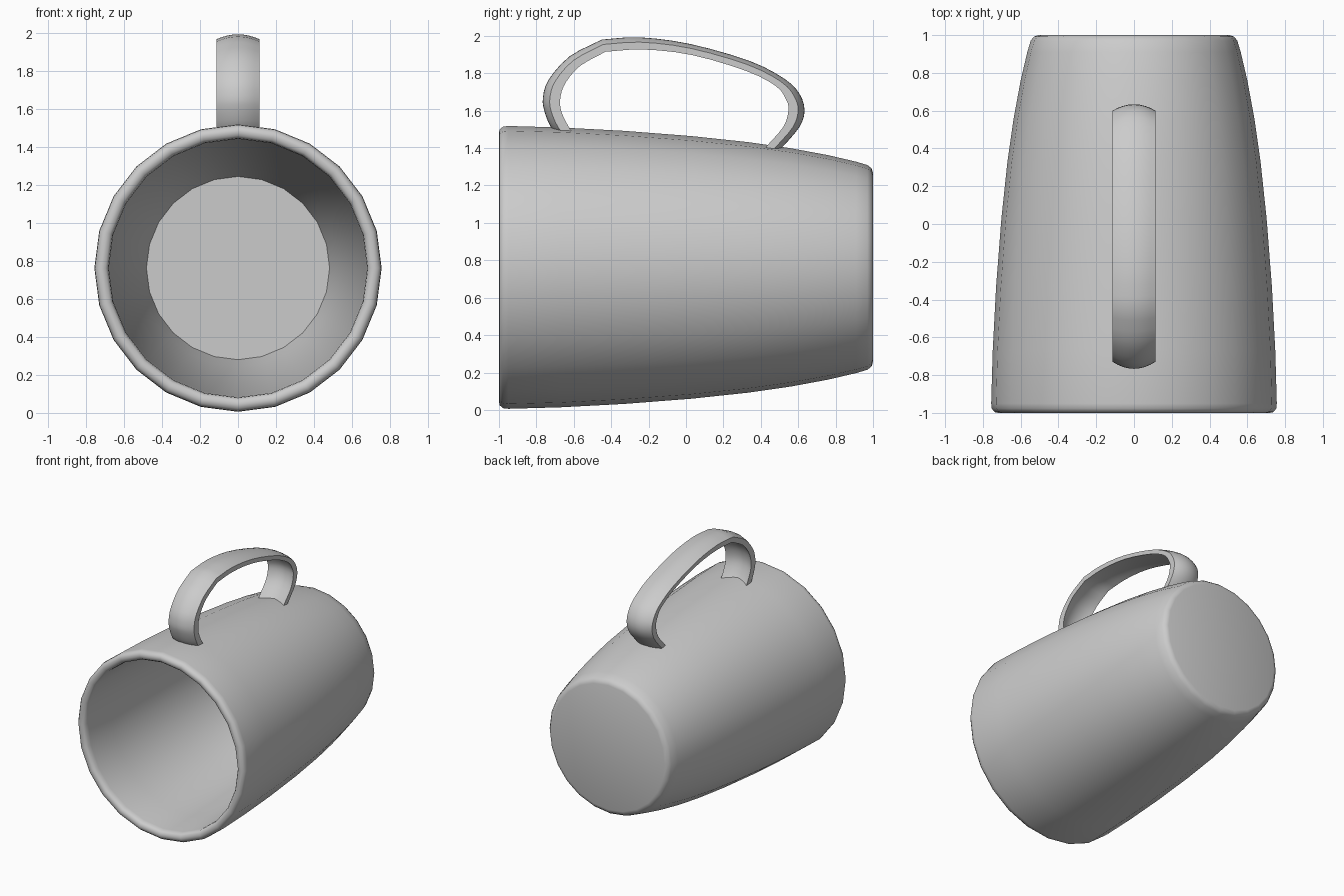
import bpy, bmesh, math
from mathutils import Vector

if "Cube" in bpy.data.objects:
    bpy.data.objects.remove(bpy.data.objects["Cube"])

CZ = 0.762  # height of the mug axis
SIDES = 24


def finish(name, bm, angle):
    bmesh.ops.recalc_face_normals(bm, faces=bm.faces)
    mesh = bpy.data.meshes.new(name)
    bm.to_mesh(mesh)
    bm.free()
    ob = bpy.data.objects.new(name, mesh)
    bpy.context.collection.objects.link(ob)
    bpy.ops.object.select_all(action='DESELECT')
    ob.select_set(True)
    bpy.context.view_layer.objects.active = ob
    bpy.ops.object.shade_smooth_by_angle(angle=math.radians(angle))
    return ob


def skin(bm, rings):
    # quads between successive closed rings, caps on both ends
    for a, b in zip(rings, rings[1:]):
        n = len(a)
        for i in range(n):
            j = (i + 1) % n
            bm.faces.new((a[i], a[j], b[j], b[i]))
    bm.faces.new(rings[0])
    bm.faces.new(rings[-1])


# Mug body: (radius, y) from outer base, along the wall, over the lip, to inner floor
profile = [(0.505, 1.0), (0.53, 0.992), (0.547, 0.97), (0.565, 0.91),
           (0.60, 0.76), (0.637, 0.56), (0.67, 0.33), (0.702, 0.03),
           (0.73, -0.33), (0.748, -0.67), (0.756, -0.95), (0.753, -0.977),
           (0.738, -0.996), (0.718, -1.0), (0.697, -0.995), (0.684, -0.978),
           (0.68, -0.95), (0.672, -0.67), (0.655, -0.33), (0.628, 0.03),
           (0.595, 0.33), (0.56, 0.56), (0.52, 0.76), (0.482, 0.91)]
bm = bmesh.new()
rings = []
for r, y in profile:
    rings.append([bm.verts.new((r * math.sin(2 * math.pi * i / SIDES), y,
                                CZ + r * math.cos(2 * math.pi * i / SIDES)))
                  for i in range(SIDES)])
skin(bm, rings)
finish("mug_body", bm, 45)


# Handle: arched strap between an outer and an inner side outline (y, z)
outer = [(-0.67, 1.46), (-0.722, 1.51), (-0.758, 1.60), (-0.765, 1.67),
         (-0.735, 1.765), (-0.623, 1.89), (-0.45, 1.98), (-0.25, 1.992),
         (0.02, 1.957), (0.34, 1.866), (0.527, 1.77), (0.607, 1.69),
         (0.634, 1.60), (0.607, 1.513), (0.52, 1.41), (0.47, 1.36)]
inner = [(-0.59, 1.46), (-0.625, 1.51), (-0.668, 1.60), (-0.67, 1.68),
         (-0.64, 1.755), (-0.565, 1.84), (-0.43, 1.915), (-0.23, 1.927),
         (0.03, 1.898), (0.32, 1.813), (0.48, 1.732), (0.535, 1.66),
         (0.548, 1.60), (0.52, 1.513), (0.44, 1.42), (0.40, 1.37)]
KINK = 6


def spline(pts, steps=3):
    p = [Vector(q) for q in pts]
    p = [2 * p[0] - p[1]] + p + [2 * p[-1] - p[-2]]
    out = []
    for a, b, c, d in zip(p, p[1:], p[2:], p[3:]):
        for s in range(steps):
            t = s / steps
            out.append(0.5 * (2 * b + (c - a) * t + (2 * a - 5 * b + 4 * c - d) * t * t
                              + (3 * b - a - 3 * c + d) * t ** 3))
    return out + [p[-2]]


def kinked(pts):
    return spline(pts[:KINK + 1])[:-1] + spline(pts[KINK:])


# cross-section: x and blend (0 = inner outline, 1 = outer outline)
W = 0.114
arch = [(W * k / 4, 1 - (k / 4) ** 2) for k in range(-4, 5)]
section = [(x, 0.6 + 0.4 * h) for x, h in arch] + [(x, 0.4 * h) for x, h in reversed(arch)]
bm = bmesh.new()
rings = []
for o, i in zip(kinked(outer), kinked(inner)):
    ring = []
    for x, t in section:
        q = i.lerp(o, t)
        ring.append(bm.verts.new((x, q.x, q.y)))
    rings.append(ring)
skin(bm, rings)
finish("handle", bm, 30)
